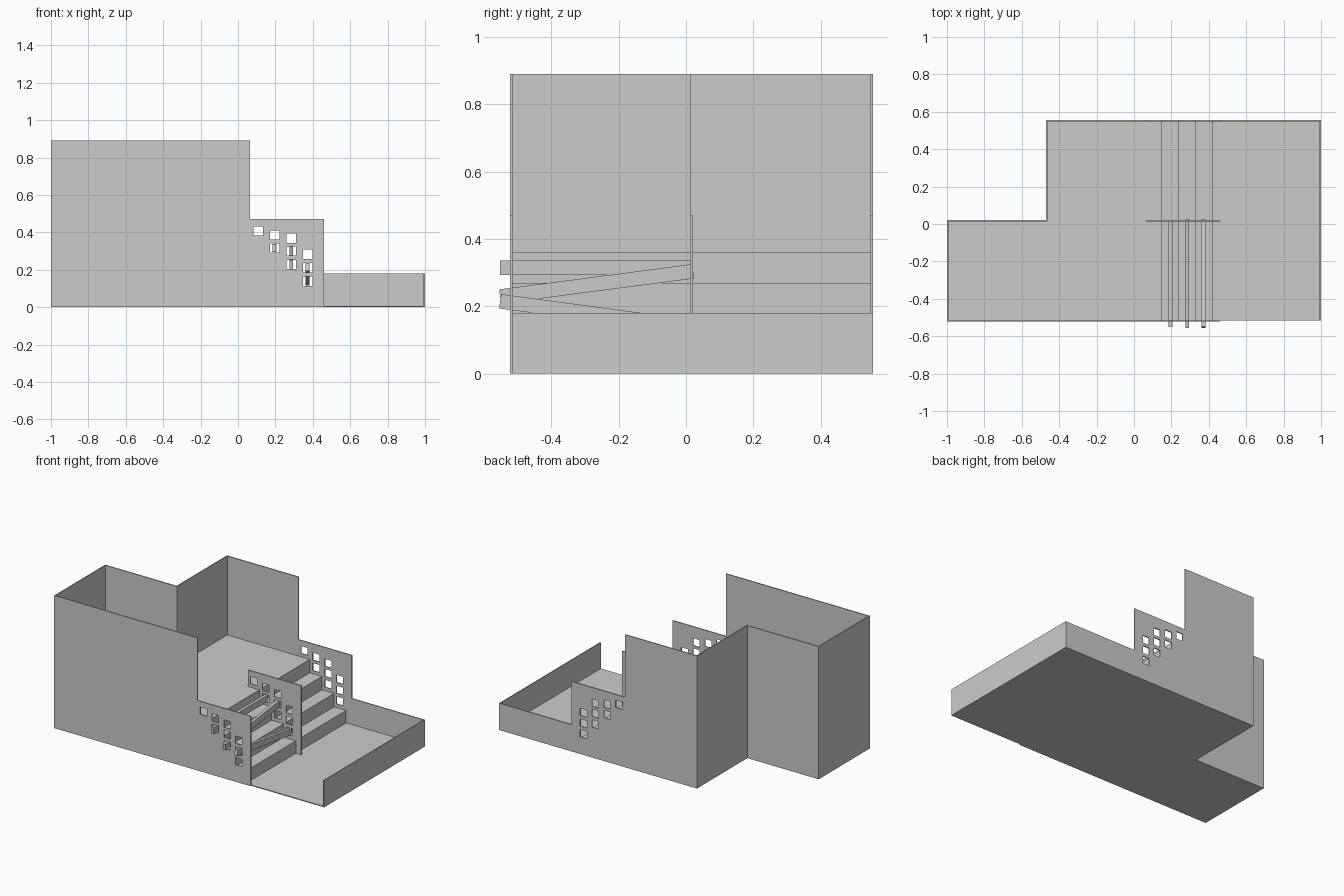
import bpy, bmesh
from mathutils import Vector

if "Cube" in bpy.data.objects:
    bpy.data.objects.remove(bpy.data.objects["Cube"])

T = 0.007                      # wall thickness
FRONT, MID, BACK = -0.522, 0.0135, 0.555


def mesh_object(name, bm):
    bmesh.ops.recalc_face_normals(bm, faces=bm.faces)
    me = bpy.data.meshes.new(name)
    bm.to_mesh(me)
    bm.free()
    ob = bpy.data.objects.new(name, me)
    bpy.context.collection.objects.link(ob)
    return ob


def extrude_xz(name, pts, y0, y1):
    """Side profile (x, z) extruded along y."""
    bm = bmesh.new()
    f = bm.faces.new([bm.verts.new((x, y0, z)) for x, z in pts])
    g = bmesh.ops.extrude_face_region(bm, geom=[f])
    vs = [v for v in g["geom"] if isinstance(v, bmesh.types.BMVert)]
    bmesh.ops.translate(bm, verts=vs, vec=(0, y1 - y0, 0))
    return mesh_object(name, bm)


def add_box(bm, lo, hi):
    vs = bmesh.ops.create_cube(bm, size=1)["verts"]
    for v in vs:
        v.co = Vector([(a + b) / 2 + c * (b - a) for a, b, c in zip(lo, hi, v.co)])


def box(name, lo, hi):
    bm = bmesh.new()
    add_box(bm, lo, hi)
    return mesh_object(name, bm)


def cut(ob, cutter):
    m = ob.modifiers.new("cut", "BOOLEAN")
    m.operation, m.solver, m.object = "DIFFERENCE", "EXACT", cutter
    bpy.context.view_layer.objects.active = ob
    bpy.ops.object.modifier_apply(modifier=m.name)


# Cutters: stepped window pattern and the rear-left notch
windows = {0.109: (0.407,),
           0.196: (0.386, 0.316),
           0.285: (0.368, 0.300, 0.228),
           0.372: (0.283, 0.211, 0.139)}
bm = bmesh.new()
for x, heights in windows.items():
    for z in heights:
        add_box(bm, (x - 0.025, -0.7, z - 0.025), (x + 0.025, 0.7, z + 0.025))
window_cutter = mesh_object("window_cutter", bm)
notch_cutter = box("notch_cutter", (-1.2, 0.0135, -0.2), (-0.47 + T / 2, 0.8, 1.2))

# Upper floor, four steps and lower floor
profile = [(-1 + T, 0), (-1 + T, 0.36)]
for i in range(4):
    x = 0.15 + 0.09 * i
    top = 0.36 - 0.09 * i
    profile += [(x, top), (x, max(top - 0.09, 0.006))]
profile += [(1 - T, 0.006), (1 - T, 0)]
stairs = extrude_xz("floor_and_stairs", profile, FRONT + T, BACK - T)
cut(stairs, notch_cutter)

# Front, middle and back walls
front = extrude_xz("front_wall", [(-1, 0), (-1, 0.89), (0.065, 0.89), (0.065, 0.47),
                                  (0.46, 0.47), (0.46, 0)], FRONT, FRONT + T)
middle = extrude_xz("middle_panel", [(0.065, 0.006), (0.065, 0.47),
                                     (0.46, 0.47), (0.46, 0.006)], MID, MID + T)
back = extrude_xz("back_wall", [(-0.47, 0), (-0.47, 0.89), (0.065, 0.89), (0.065, 0.47),
                                (0.46, 0.47), (0.46, 0.18), (1, 0.18), (1, 0)],
                  BACK - T, BACK)
for wall in (front, middle, back):
    cut(wall, window_cutter)

# Remaining outer walls and the open front edge of the lower floor
box("left_wall", (-1, FRONT + T, 0), (-1 + T, MID + T, 0.89))
box("notch_back_wall", (-1 + T, MID, 0), (-0.47 + T, MID + T, 0.89))
box("notch_side_wall", (-0.47, MID + T, 0), (-0.47 + T, BACK - T, 0.89))
box("right_low_wall", (1 - T, FRONT + T, 0), (1, BACK - T, 0.18))

# Beams threaded through the windows from front to middle panel
for i, (x, z0, z1) in enumerate([(0.195, 0.315, 0.315),
                                 (0.285, 0.229, 0.304),
                                 (0.372, 0.215, 0.138)]):
    a, b = Vector((x, -0.552, z0)), Vector((x, 0.021, z1))
    length = (b - a).length
    beam = box(f"beam_{i + 1}", (-0.01, -length / 2, -0.0215), (0.01, length / 2, 0.0215))
    beam.location = (a + b) / 2
    beam.rotation_euler.x = (b - a).yz.angle_signed(Vector((1, 0)))

for c in (window_cutter, notch_cutter):
    bpy.data.objects.remove(c)
